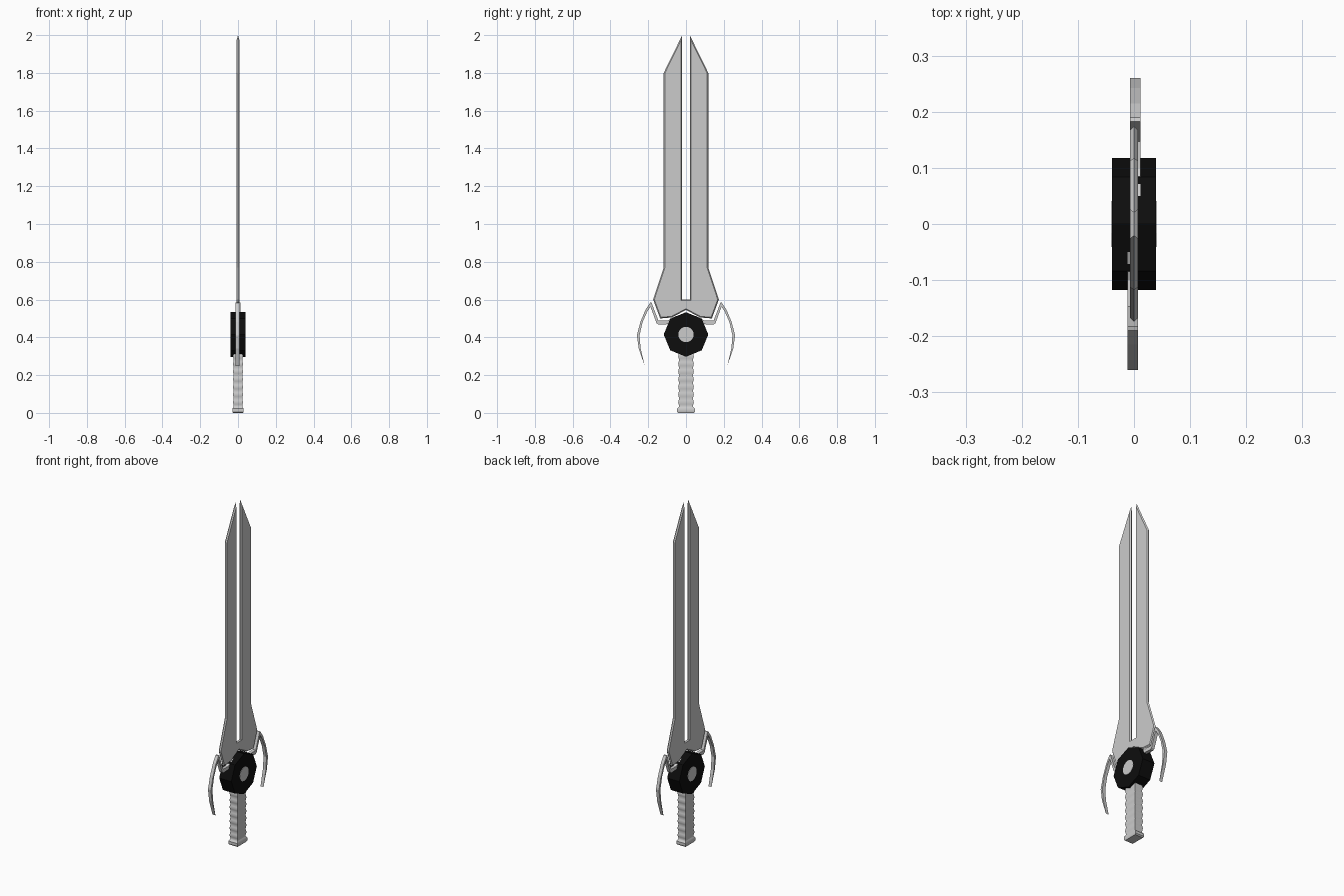
import bpy, bmesh, math
from mathutils import Matrix

cube = bpy.data.objects.get("Cube")
if cube:
    bpy.data.objects.remove(cube, do_unlink=True)


def material(name, value):
    m = bpy.data.materials.new(name)
    m.use_nodes = True
    color = (value, value, value, 1)
    m.diffuse_color = color
    m.node_tree.nodes["Principled BSDF"].inputs["Base Color"].default_value = color
    return m


STEEL = material("light steel", 0.6)
BLACK = material("black", 0.004)


def finish(name, bm, mat):
    bmesh.ops.recalc_face_normals(bm, faces=bm.faces)
    mesh = bpy.data.meshes.new(name)
    bm.to_mesh(mesh)
    bm.free()
    mesh.materials.append(mat)
    obj = bpy.data.objects.new(name, mesh)
    bpy.context.collection.objects.link(obj)
    return obj


def outline_face(bm, points, x):
    return bm.faces.new([bm.verts.new((x, y, z)) for y, z in points])


# Blade: forked outline with thin bevelled edges on both sides
half = [(0.02, 0.6), (0.02, 2.0), (0.118, 1.8), (0.118, 0.77),
        (0.174, 0.6), (0.137, 0.5), (0.075, 0.505)]
outline = half + [(0, 0.545)] + [(-y, z) for y, z in reversed(half)]
bm = bmesh.new()
for points in (outline, outline[::-1]):
    face = outline_face(bm, points, 0)
    face.normal_update()
    bmesh.ops.inset_region(bm, faces=[face], thickness=0.006, depth=0.007,
                           use_boundary=True, use_even_offset=True)
bmesh.ops.remove_doubles(bm, verts=bm.verts, dist=0.0001)
finish("blade", bm, STEEL)

# Guard arms: a bracket under the blade that rises and curls down into a claw
guard = [(0.05, 0.515), (0.1, 0.488), (0.147, 0.49), (0.183, 0.585),
         (0.19, 0.583), (0.215, 0.545), (0.242, 0.48), (0.26, 0.41),
         (0.25, 0.34), (0.218, 0.247), (0.24, 0.34), (0.246, 0.41),
         (0.23, 0.48), (0.206, 0.535), (0.188, 0.562), (0.156, 0.475),
         (0.145, 0.467), (0.09, 0.47), (0.05, 0.49)]
for name, angle in (("back_guard_claw", 0), ("front_guard_claw", math.pi)):
    bm = bmesh.new()
    face = outline_face(bm, guard, -0.007)
    side = bmesh.ops.extrude_face_region(bm, geom=[face])
    verts = [v for v in side["geom"] if isinstance(v, bmesh.types.BMVert)]
    bmesh.ops.translate(bm, verts=verts, vec=(0.019, 0, 0))
    bmesh.ops.rotate(bm, verts=bm.verts, matrix=Matrix.Rotation(angle, 3, "Z"))
    finish(name, bm, STEEL)


# Hub and its round inlays: cylinders lying along x
def disc(name, sides, radius, depth, x, mat):
    bm = bmesh.new()
    bmesh.ops.create_cone(bm, cap_ends=True, segments=sides, radius1=radius,
                          radius2=radius, depth=depth)
    turn = Matrix.Translation((x, 0, 0.415)) @ Matrix.Rotation(math.pi / 2, 4, "Y")
    bmesh.ops.transform(bm, matrix=turn, verts=bm.verts)
    finish(name, bm, mat)


disc("hub", 8, 0.118, 0.078, 0, BLACK)
for name, sign in (("left_inlay", 1), ("right_inlay", -1)):
    disc(name, 16, 0.041, 0.004, sign * 0.0385, STEEL)

# Grip: rectangular rings stacked into a flared pommel and rounded ribs
levels = [(0, 1.0), (0.006, 1.14), (0.022, 1.14), (0.03, 0.95)]
RIBS, BOTTOM, TOP = 7, 0.036, 0.32
for i in range(RIBS * 4 + 1):
    wave = 0.95 - 0.06 * math.cos(i * math.pi / 2)
    levels.append((BOTTOM + (TOP - BOTTOM) * i / (RIBS * 4), wave))
bm = bmesh.new()
rings = []
for z, s in levels:
    rings.append([bm.verts.new((a * 0.026 * s, b * 0.041 * s, z))
                  for a, b in ((-1, -1), (1, -1), (1, 1), (-1, 1))])
for low, high in zip(rings, rings[1:]):
    for k in range(4):
        n = (k + 1) % 4
        bm.faces.new((low[k], low[n], high[n], high[k]))
bm.faces.new(rings[0][::-1])
bm.faces.new(rings[-1])
grip = finish("grip", bm, STEEL)
bpy.context.view_layer.objects.active = grip
grip.select_set(True)
bpy.ops.object.shade_smooth_by_angle(angle=math.radians(40))
grip.select_set(False)
